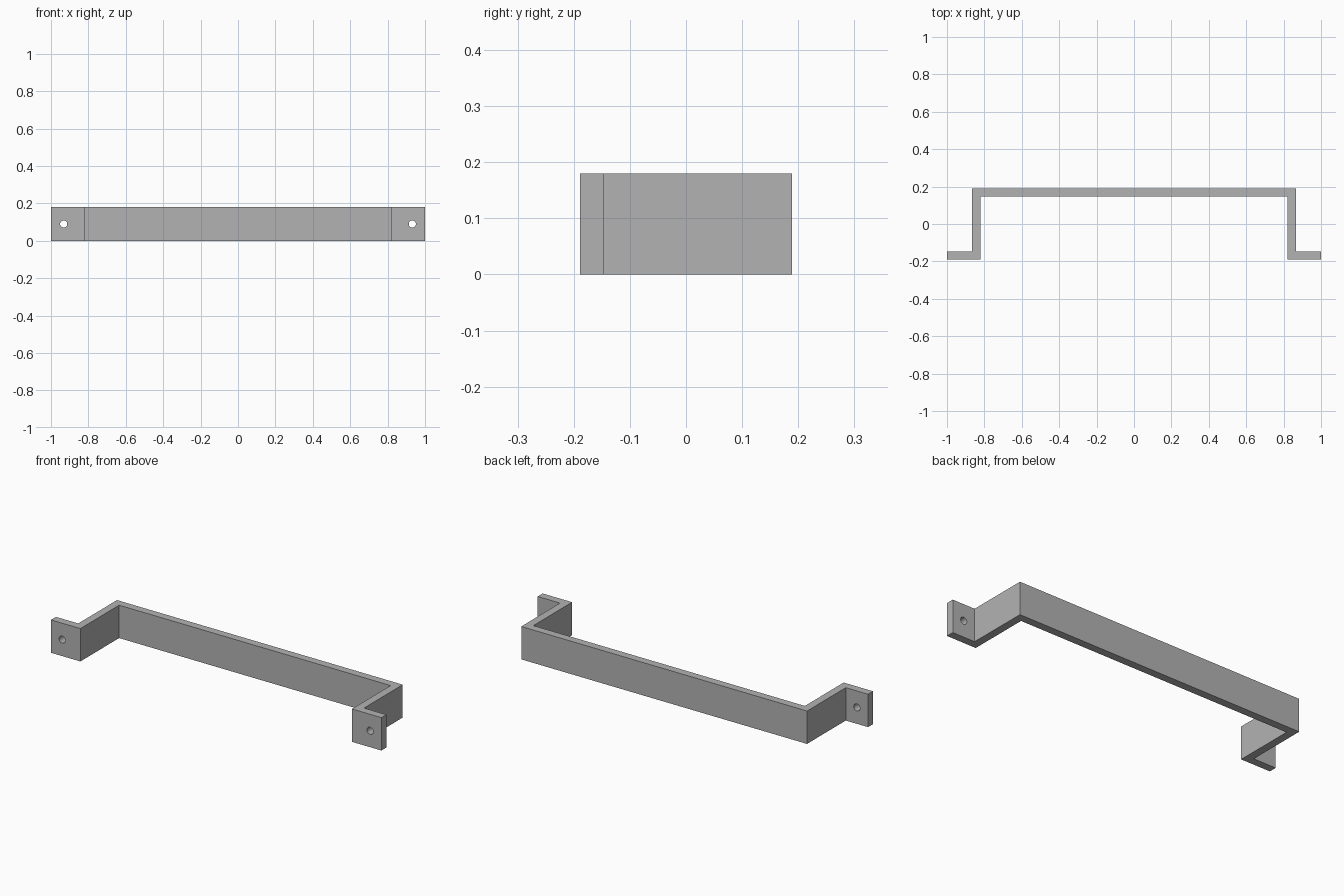
import bpy
import bmesh
import math

cube = bpy.data.objects.get("Cube")
if cube:
    bpy.data.objects.remove(cube, do_unlink=True)

HEIGHT = 0.18
THICK = 0.043
DEPTH = 0.189      # half of the overall depth
LEG = 0.865        # outer face of each leg
HOLE_X = 0.932
HOLE_RADIUS = 0.019

grey = bpy.data.materials.new("grey metal")
grey.use_nodes = True
colour = (0.45, 0.45, 0.45, 1)
grey.diffuse_color = colour
grey.node_tree.nodes["Principled BSDF"].inputs["Base Color"].default_value = colour

# Bent strip: half outline from above, mirrored and extruded upward
half = [
    (LEG, DEPTH), (LEG, THICK - DEPTH), (1, THICK - DEPTH),
    (1, -DEPTH), (LEG - THICK, -DEPTH), (LEG - THICK, DEPTH - THICK),
]
outline = half + [(-x, y) for x, y in reversed(half)]
bm = bmesh.new()
base = bm.faces.new([bm.verts.new((x, y, 0)) for x, y in outline])
top = bmesh.ops.extrude_face_region(bm, geom=[base])["geom"]
bmesh.ops.translate(bm, vec=(0, 0, HEIGHT),
                    verts=[v for v in top if isinstance(v, bmesh.types.BMVert)])
bmesh.ops.recalc_face_normals(bm, faces=bm.faces)
mesh = bpy.data.meshes.new("bracket_handle")
bm.to_mesh(mesh)
bm.free()
mesh.materials.append(grey)
bracket = bpy.data.objects.new("bracket_handle", mesh)
bpy.context.collection.objects.link(bracket)

# Screw hole through each mounting tab
for side, name in ((1, "left"), (-1, "right")):
    bpy.ops.mesh.primitive_cylinder_add(
        vertices=32, radius=HOLE_RADIUS, depth=THICK * 3,
        location=(side * HOLE_X, THICK / 2 - DEPTH, HEIGHT / 2),
        rotation=(math.pi / 2, 0, 0))
    cutter = bpy.context.object
    cutter.name = name + "_hole_cutter"
    cutter.data.materials.append(grey)
    cutter.hide_render = True
    hole = bracket.modifiers.new(name + " hole", "BOOLEAN")
    hole.operation = "DIFFERENCE"
    hole.solver = "EXACT"
    hole.object = cutter

# Apply the cuts, then discard the cutters
bpy.ops.object.select_all(action="DESELECT")
bracket.select_set(True)
bpy.context.view_layer.objects.active = bracket
for mod in list(bracket.modifiers):
    cutter = mod.object
    bpy.ops.object.modifier_apply(modifier=mod.name)
    bpy.data.objects.remove(cutter, do_unlink=True)
bpy.ops.object.shade_smooth_by_angle(angle=math.radians(30))
